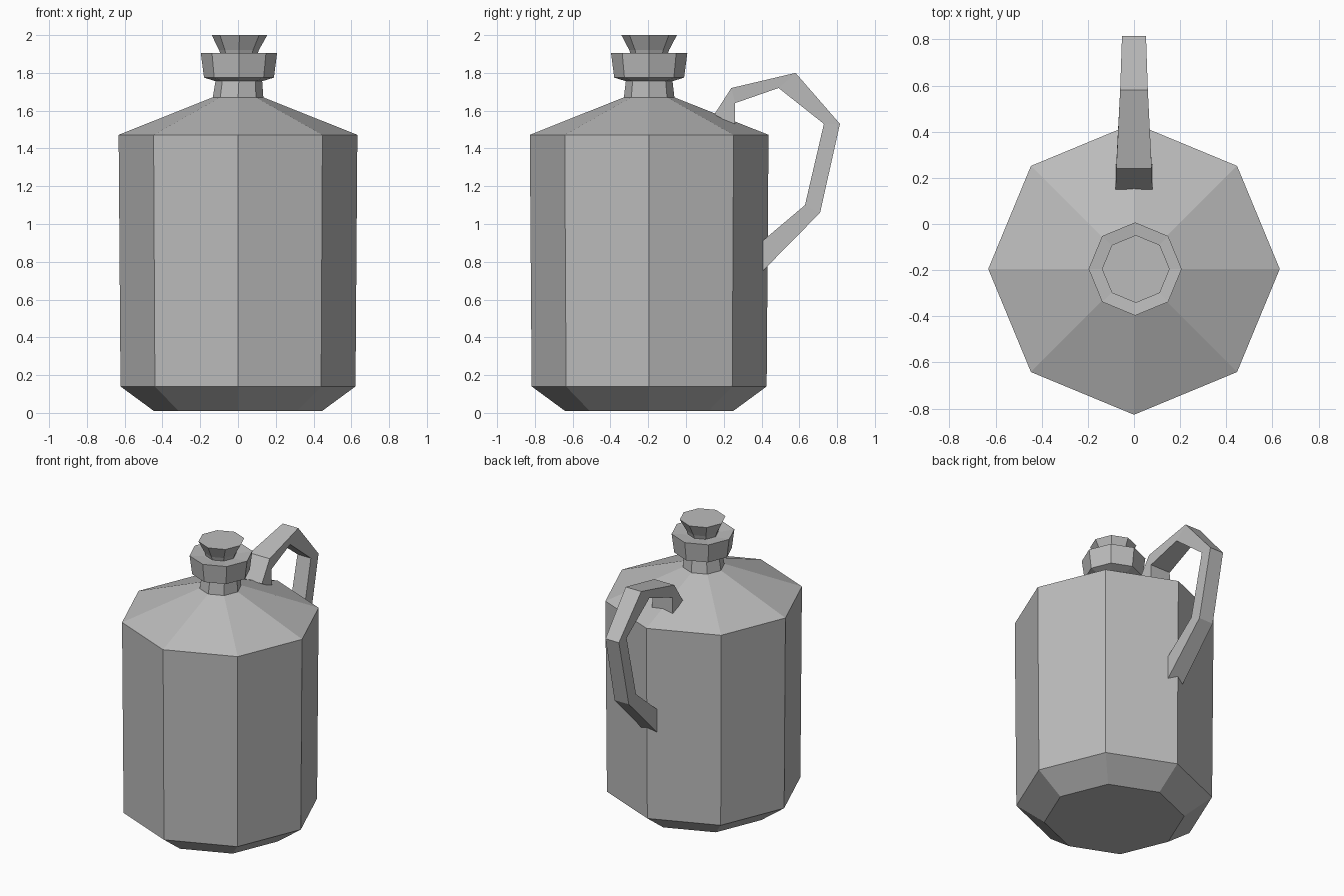
import bpy, bmesh
from math import cos, sin, pi

if "Cube" in bpy.data.objects:
    bpy.data.objects.remove(bpy.data.objects["Cube"])

SIDES = 8
AXIS_Y = -0.195

clay = bpy.data.materials.new("grey clay")
clay.use_nodes = True
GREY = (0.5, 0.5, 0.5, 1)
clay.diffuse_color = GREY
clay.node_tree.nodes["Principled BSDF"].inputs["Base Color"].default_value = GREY


def skin(name, rings):
    """Join a list of point rings into a closed, flat-shaded tube."""
    bm = bmesh.new()
    loops = [[bm.verts.new(p) for p in ring] for ring in rings]
    n = len(rings[0])
    for a, b in zip(loops, loops[1:]):
        for i in range(n):
            j = (i + 1) % n
            bm.faces.new((a[i], a[j], b[j], b[i]))
    bm.faces.new(loops[0][::-1])
    bm.faces.new(loops[-1])
    bmesh.ops.recalc_face_normals(bm, faces=bm.faces)
    mesh = bpy.data.meshes.new(name)
    bm.to_mesh(mesh)
    bm.free()
    mesh.materials.append(clay)
    obj = bpy.data.objects.new(name, mesh)
    bpy.context.collection.objects.link(obj)
    return obj


def turned(name, profile):
    """Eight-sided turned part from (radius, height, x shift) rows."""
    return skin(name, [[(dx + r * cos(2 * pi * i / SIDES),
                         AXIS_Y + r * sin(2 * pi * i / SIDES), z)
                        for i in range(SIDES)] for r, z, dx in profile])


# Jug body with chamfered foot and sloping shoulder
turned("jug_body", [(0.445, 0.01, 0), (0.622, 0.14, 0),
                    (0.632, 1.472, 0), (0.135, 1.67, 0)])

# Neck, flared collar and stopper
turned("neck", [(0.135, 1.66, 0), (0.122, 1.77, 0.005)])
turned("collar", [(0.12, 1.755, 0.005), (0.185, 1.775, 0.005),
                  (0.202, 1.905, 0.005), (0.11, 1.895, 0.005)])
turned("stopper", [(0.095, 1.89, 0.005), (0.105, 1.92, 0.005), (0.147, 2.0, 0.008)])

# Handle: outer (y, z), inner (y, z), half width at each bend
handle = [
    ((0.15, 1.58), (0.26, 1.52), 0.08),
    ((0.24, 1.72), (0.26, 1.64), 0.077),
    ((0.58, 1.80), (0.49, 1.72), 0.06),
    ((0.815, 1.53), (0.73, 1.53), 0.052),
    ((0.71, 1.06), (0.63, 1.10), 0.055),
    ((0.405, 0.75), (0.405, 0.91), 0.06),
]
skin("handle", [[(-w, *outer), (w, *outer), (w, *inner), (-w, *inner)]
                for outer, inner, w in handle])
